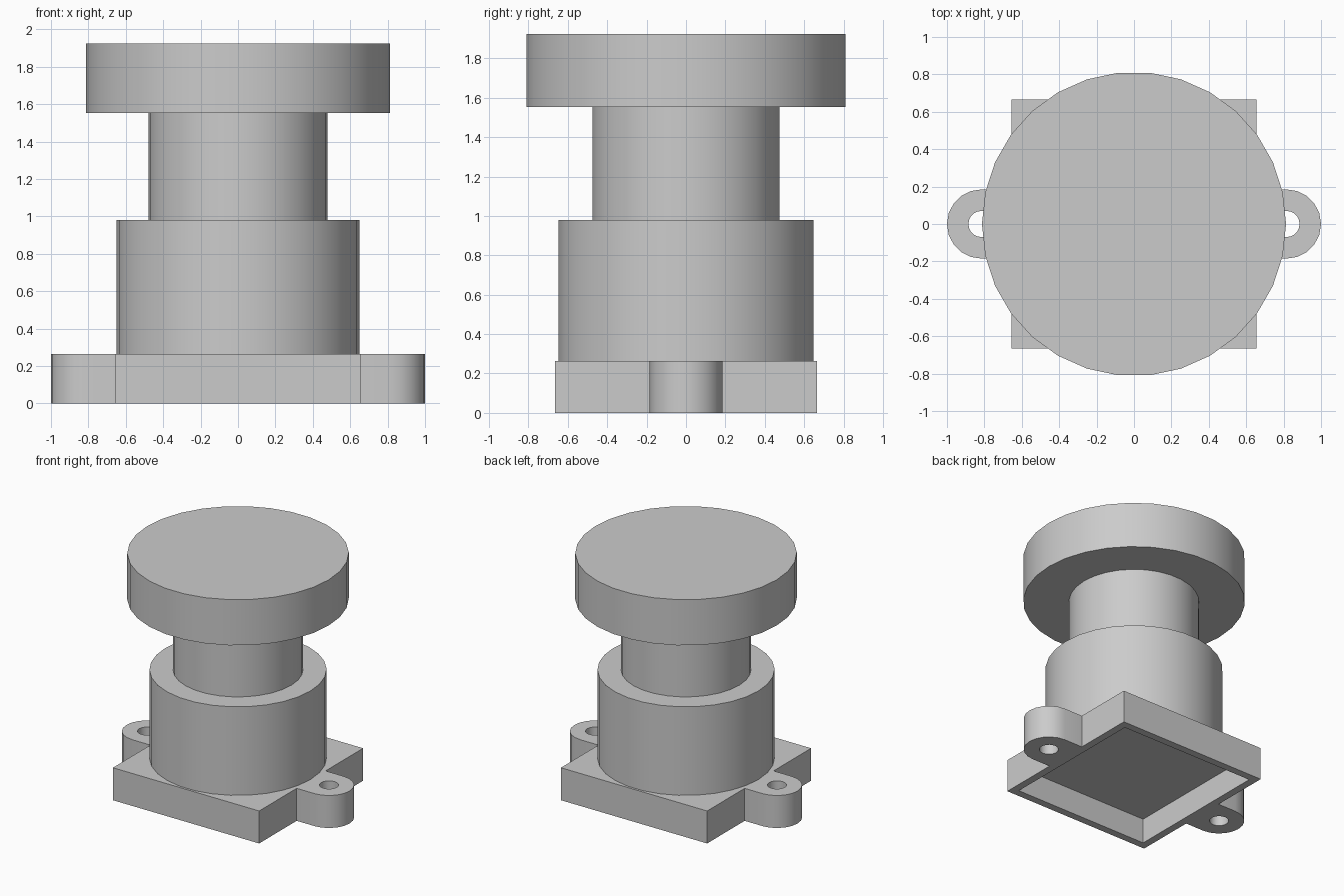
import bpy, bmesh, math

cube = bpy.data.objects.get("Cube")
if cube:
    bpy.data.objects.remove(cube, do_unlink=True)

grey = bpy.data.materials.new("plain grey")
grey.use_nodes = True
colour = (0.6, 0.6, 0.6, 1)
grey.diffuse_color = colour
grey.node_tree.nodes["Principled BSDF"].inputs["Base Color"].default_value = colour


def prism(name, outline, z0, z1):
    """Extrude a closed outline upward from z0 to z1."""
    bm = bmesh.new()
    face = bm.faces.new([bm.verts.new((x, y, z0)) for x, y in outline])
    top = bmesh.ops.extrude_face_region(bm, geom=[face])["geom"]
    verts = [v for v in top if isinstance(v, bmesh.types.BMVert)]
    bmesh.ops.translate(bm, verts=verts, vec=(0, 0, z1 - z0))
    bmesh.ops.recalc_face_normals(bm, faces=bm.faces)
    mesh = bpy.data.meshes.new(name)
    bm.to_mesh(mesh)
    bm.free()
    mesh.materials.append(grey)
    obj = bpy.data.objects.new(name, mesh)
    bpy.context.collection.objects.link(obj)
    return obj


def arc(cx, r, start, end, steps):
    angles = [math.radians(start + (end - start) * i / steps) for i in range(steps + 1)]
    return [(cx + r * math.cos(a), r * math.sin(a)) for a in angles]


def circle(cx, r, sides):
    return arc(cx, r, 0, 360, sides)[:-1]


def rectangle(hx, hy):
    return [(-hx, -hy), (hx, -hy), (hx, hy), (-hx, hy)]


def smooth(obj):
    bpy.ops.object.select_all(action="DESELECT")
    obj.select_set(True)
    bpy.context.view_layer.objects.active = obj
    bpy.ops.object.shade_smooth_by_angle(angle=math.radians(35))


# Base plate with a rounded mounting lug on each side
HX, HY, BASE_TOP = 0.655, 0.665, 0.263
LUG_X, LUG_R, HOLE_R = 0.815, 0.185, 0.07
half = [(HX, -HY), (HX, -LUG_R)] + arc(LUG_X, LUG_R, -90, 90, 10) + [(HX, LUG_R), (HX, HY)]
base = prism("base_plate", half + [(-x, -y) for x, y in half], 0, BASE_TOP)

# Underside recess and screw holes
cutters = [prism("recess_cutter", rectangle(HX - 0.06, HY - 0.06), -0.1, 0.2)]
for side in (-1, 1):
    cutters.append(prism("screw_hole_cutter", circle(side * LUG_X, HOLE_R, 20), -0.1, 0.4))
for cutter in cutters:
    cutter.hide_render = True
    mod = base.modifiers.new("cut", "BOOLEAN")
    mod.operation, mod.solver, mod.object = "DIFFERENCE", "EXACT", cutter
bpy.context.view_layer.objects.active = base
for mod in list(base.modifiers):
    bpy.ops.object.modifier_apply(modifier=mod.name)
for cutter in cutters:
    bpy.data.objects.remove(cutter, do_unlink=True)
smooth(base)

# Stacked round parts
for name, radius, z0, z1 in (
    ("housing", 0.65, BASE_TOP, 0.98),
    ("plunger", 0.478, 0.98, 1.553),
    ("push_cap", 0.813, 1.553, 1.923),
):
    smooth(prism(name, circle(0, radius, 30), z0, z1))
